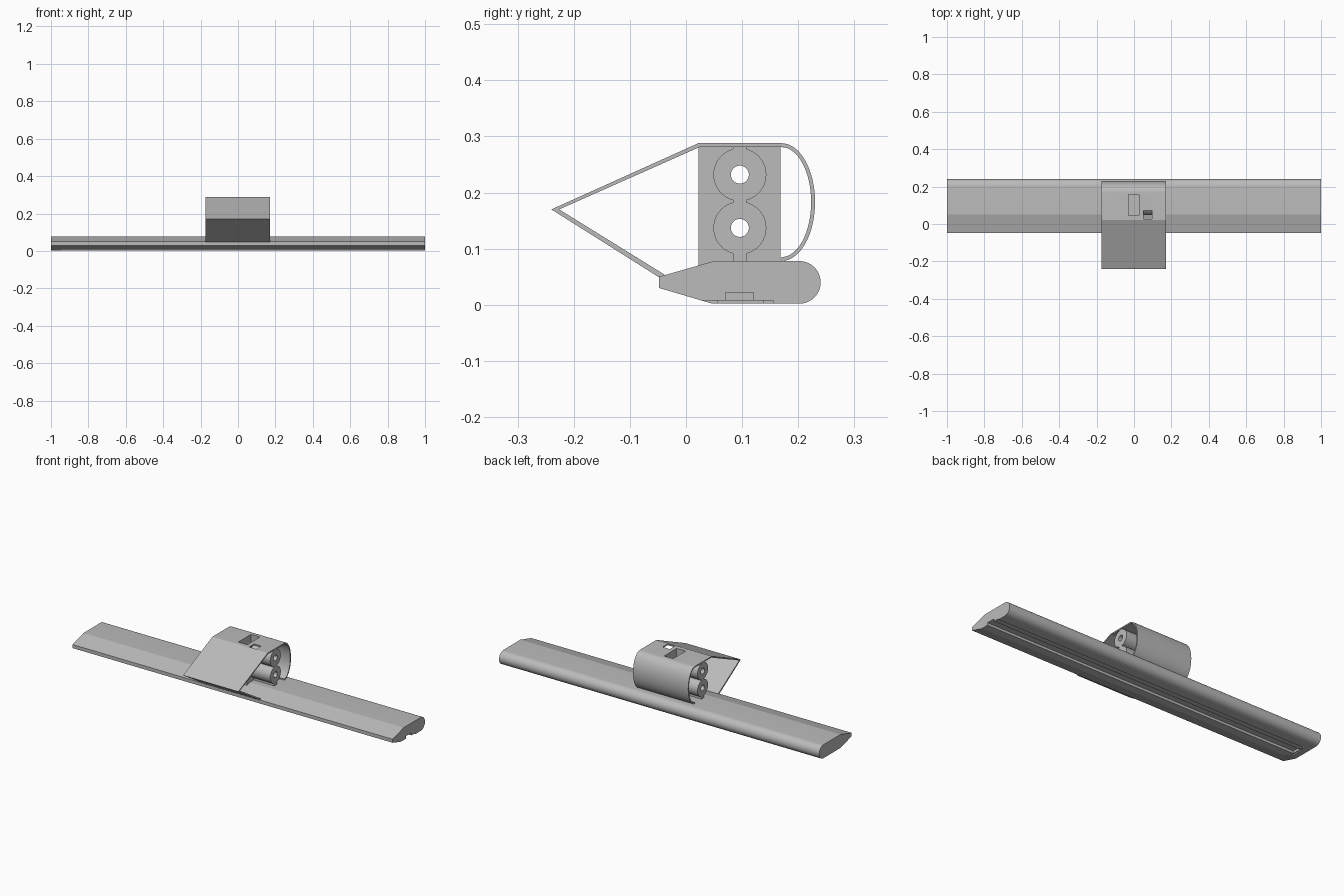
import bpy, bmesh, math

cube = bpy.data.objects.get("Cube")
if cube:
    bpy.data.objects.remove(cube, do_unlink=True)

grey = bpy.data.materials.new("plain_grey")
grey.use_nodes = True
grey.diffuse_color = (0.5, 0.5, 0.5, 1)
grey.node_tree.nodes["Principled BSDF"].inputs["Base Color"].default_value = (0.5, 0.5, 0.5, 1)


def prism(name, outline, x0, x1):
    """Extrude a (y, z) outline along x."""
    bm = bmesh.new()
    face = bm.faces.new([bm.verts.new((x0, y, z)) for y, z in outline])
    ext = bmesh.ops.extrude_face_region(bm, geom=[face])
    moved = [v for v in ext["geom"] if isinstance(v, bmesh.types.BMVert)]
    bmesh.ops.translate(bm, vec=(x1 - x0, 0, 0), verts=moved)
    bmesh.ops.recalc_face_normals(bm, faces=bm.faces)
    mesh = bpy.data.meshes.new(name)
    bm.to_mesh(mesh)
    bm.free()
    mesh.materials.append(grey)
    obj = bpy.data.objects.new(name, mesh)
    bpy.context.collection.objects.link(obj)
    return obj


def arc(cy, cz, ry, rz, start, end, steps):
    angles = [math.radians(start + (end - start) * i / steps) for i in range(steps + 1)]
    return [(cy + ry * math.cos(a), cz + rz * math.sin(a)) for a in angles]


def box(name, x0, x1, y0, y1, z0, z1):
    return prism(name, [(y0, z0), (y1, z0), (y1, z1), (y0, z1)], x0, x1)


def rod(name, z, radius, x0, x1):
    return prism(name, arc(TUBE_Y, z, radius, radius, 0, 360, 48)[:-1], x0, x1)


def combine(obj, others, operation):
    """Apply booleans and keep only the resulting mesh."""
    for other in others:
        mod = obj.modifiers.new("combine", "BOOLEAN")
        mod.operation, mod.object, mod.solver = operation, other, "EXACT"
    graph = bpy.context.evaluated_depsgraph_get()
    mesh = bpy.data.meshes.new_from_object(obj.evaluated_get(graph))
    obj.modifiers.clear()
    obj.data = mesh


TUBE_Y = 0.096
TUBE_Z = (0.137, 0.232)
LEFT, RIGHT = 0.17, -0.175

# Long base bar with a rounded back and a tapered front
bar = prism("base_bar", [(-0.048, 0.03), (0.047, 0.002), (0.2, 0.002)]
            + arc(0.202, 0.04, 0.038, 0.038, -90, 90, 20)
            + [(0.05, 0.078), (-0.048, 0.05)], -1, 1)

# Stepped groove underneath, open at one end
grooves = [box("groove_wide", -0.95, 1.1, 0.02, 0.155, -0.05, 0.008),
           box("groove_deep", -0.965, 1.1, 0.07, 0.12, -0.05, 0.022),
           box("groove_end", -0.97, -0.9, 0.057, 0.137, -0.05, 0.008)]
combine(bar, grooves, "DIFFERENCE")

# Thin wraparound shell: pointed front, flat top, curved back
outer = ([(-0.048, 0.049), (-0.24, 0.17), (0.022, 0.288)]
         + arc(0.17, 0.183, 0.06, 0.105, 90, -90, 32))
inner = (arc(0.17, 0.183, 0.053, 0.098, -90, 90, 32)
         + [(0.024, 0.281), (-0.226, 0.17), (-0.037, 0.053)])
shell = prism("shell", outer + inner, RIGHT, LEFT)

# Centre block and the two stacked tubes joined by a narrow web
block = box("centre_block", -0.045, 0.04, 0.022, 0.168, 0.06, 0.284)
tubes = box("stacked_tubes", RIGHT + 0.003, LEFT - 0.003, 0.084, 0.108, 0.07, 0.284)
rods = [rod("rod", z, 0.0472, RIGHT + 0.003, LEFT - 0.003) for z in TUBE_Z]
combine(tubes, rods, "UNION")

# Bores, top slot and small top opening
bores = [rod("bore", z, 0.016, -0.3, 0.3) for z in TUBE_Z]
slot = box("slot", -0.03, 0.026, 0.046, 0.158, 0.08, 0.4)
opening = box("opening", 0.05, 0.095, 0.028, 0.073, 0.27, 0.4)
combine(block, bores + [slot], "DIFFERENCE")
combine(tubes, bores + [slot], "DIFFERENCE")
combine(shell, [slot, opening], "DIFFERENCE")

for helper in grooves + rods + bores + [slot, opening]:
    bpy.data.objects.remove(helper, do_unlink=True)

# Smooth curved faces, keep edges sharp
bpy.ops.object.select_all(action="DESELECT")
for part in (bar, shell, block, tubes):
    part.select_set(True)
    bpy.context.view_layer.objects.active = part
bpy.ops.object.shade_smooth_by_angle(angle=math.radians(15))
